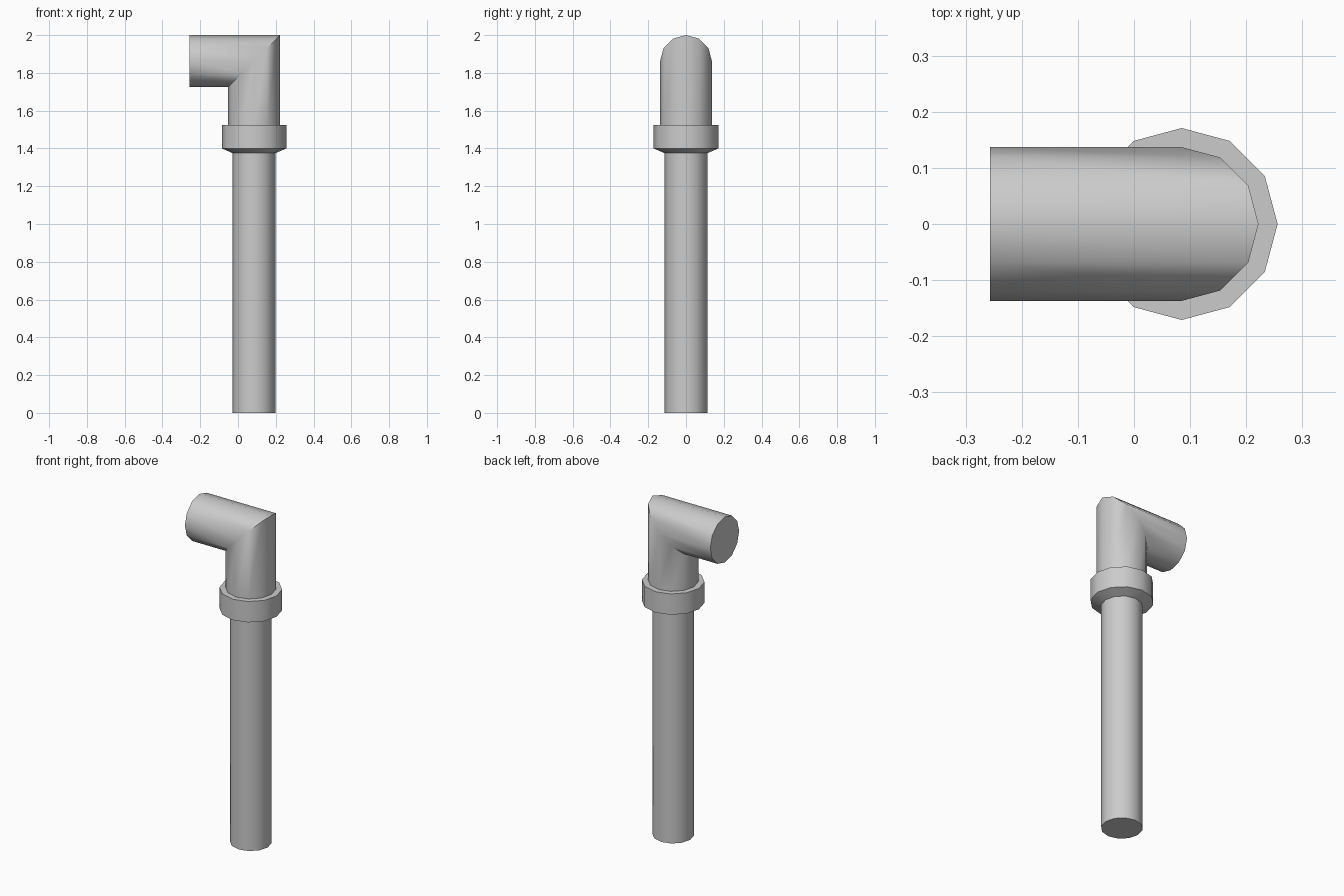
import bpy, bmesh
from math import cos, sin, radians, tau

SIDES = 12
AXIS_X = 0.085      # vertical pipe axis
PIPE_R, ELBOW_R, COLLAR_R = 0.113, 0.137, 0.171
ARM_Z = 2 - ELBOW_R  # horizontal arm axis
COLLAR_TOP, COLLAR_EDGE, COLLAR_LOW = 1.525, 1.4, 1.375

cube = bpy.data.objects.get("Cube")
if cube:
    bpy.data.objects.remove(cube, do_unlink=True)

grey = bpy.data.materials.new("grey plastic")
grey.use_nodes = True
grey.diffuse_color = (0.6, 0.6, 0.6, 1)
grey.node_tree.nodes["Principled BSDF"].inputs["Base Color"].default_value = grey.diffuse_color


def ring(radius, place):
    """Points of a regular ring; place maps the (c, s) offsets into space."""
    return [place(radius * cos(tau * i / SIDES), radius * sin(tau * i / SIDES))
            for i in range(SIDES)]


def level(radius, z):
    return ring(radius, lambda c, s: (AXIS_X + c, s, z))


def skin(name, rings, cap_start=False, cap_end=False):
    """Bridge successive rings into a tube, with optional end caps."""
    bm = bmesh.new()
    loops = [[bm.verts.new(p) for p in r] for r in rings]
    for a, b in zip(loops, loops[1:]):
        for i in range(SIDES):
            j = (i + 1) % SIDES
            bm.faces.new((a[i], a[j], b[j], b[i]))
    if cap_start:
        bm.faces.new(loops[0][::-1])
    if cap_end:
        bm.faces.new(loops[-1])
    mesh = bpy.data.meshes.new(name)
    bm.to_mesh(mesh)
    bm.free()
    mesh.materials.append(grey)
    obj = bpy.data.objects.new(name, mesh)
    bpy.context.collection.objects.link(obj)
    bpy.ops.object.select_all(action="DESELECT")
    obj.select_set(True)
    bpy.context.view_layer.objects.active = obj
    bpy.ops.object.shade_smooth_by_angle(angle=radians(40))
    return obj


# Long straight pipe
skin("pipe", [level(PIPE_R, 0), level(PIPE_R, COLLAR_LOW)], cap_start=True)

# Collar with chamfered underside and flat top rim
skin("collar", [level(PIPE_R, COLLAR_LOW), level(COLLAR_R, COLLAR_EDGE),
                level(COLLAR_R, COLLAR_TOP), level(ELBOW_R, COLLAR_TOP)])

# Mitred elbow with its arm pointing to the model's right
skin("elbow", [level(ELBOW_R, COLLAR_TOP),
               ring(ELBOW_R, lambda c, s: (AXIS_X + c, s, ARM_Z + c)),
               ring(ELBOW_R, lambda c, s: (-0.257, s, ARM_Z + c))], cap_end=True)
